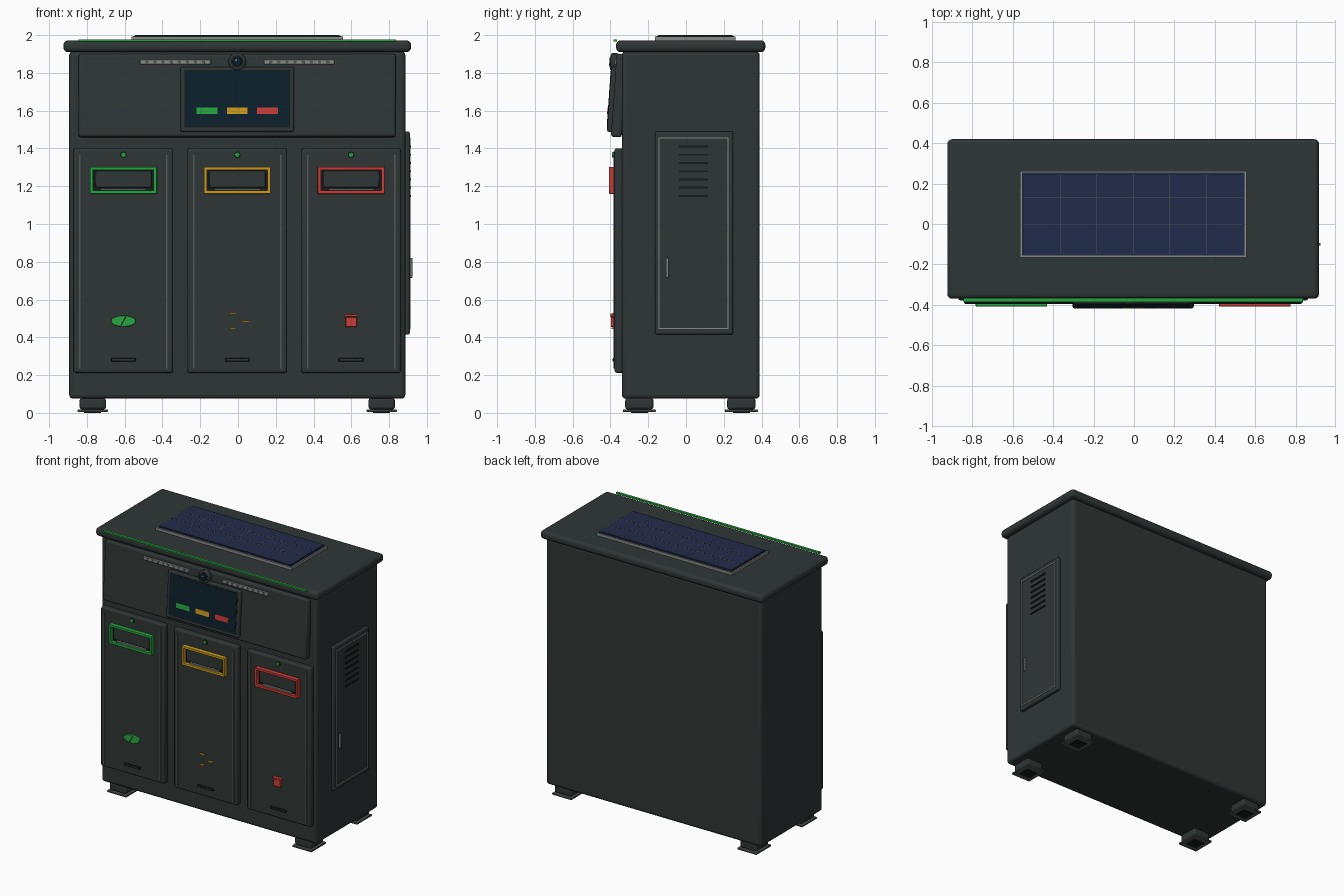
import bpy, bmesh, math
from mathutils import Matrix, Vector

if "Cube" in bpy.data.objects:
    bpy.data.objects.remove(bpy.data.objects["Cube"])

CX = -0.004  # cabinet centre line


def material(name, rgb):
    m = bpy.data.materials.new(name)
    m.diffuse_color = (*rgb, 1)
    m.use_nodes = True
    m.node_tree.nodes["Principled BSDF"].inputs["Base Color"].default_value = m.diffuse_color
    return m


SHELL = material("charcoal shell", (0.028, 0.037, 0.036))
BLACK = material("black", (0.008, 0.011, 0.012))
GREY = material("light grey metal", (0.24, 0.26, 0.24))
TRIM = material("dim grey trim", (0.085, 0.095, 0.09))
GREEN = material("green", (0.02, 0.38, 0.05))
AMBER = material("amber", (0.60, 0.33, 0.013))
RED = material("red", (0.60, 0.045, 0.04))
SCREEN = material("screen glass", (0.004, 0.014, 0.025))
SOLAR = material("solar blue", (0.016, 0.024, 0.07))


def finish(name, bm, mat, bevel=0, segments=3):
    me = bpy.data.meshes.new(name)
    bm.to_mesh(me)
    bm.free()
    me.materials.append(mat)
    ob = bpy.data.objects.new(name, me)
    bpy.context.collection.objects.link(ob)
    if bevel:
        mod = ob.modifiers.new("rounding", 'BEVEL')
        mod.width, mod.segments = bevel, segments
    bpy.ops.object.select_all(action='DESELECT')
    bpy.context.view_layer.objects.active = ob
    ob.select_set(True)
    bpy.ops.object.shade_smooth_by_angle(angle=math.radians(35))
    return ob


def box(name, x, y, z, mat, bevel=0, segments=3):
    """Box from (min, max) ranges."""
    bm = bmesh.new()
    bmesh.ops.create_cube(bm, size=1)
    for v in bm.verts:
        v.co = Vector([(r[0] + r[1]) / 2 + c * (r[1] - r[0])
                       for r, c in zip((x, y, z), v.co)])
    return finish(name, bm, mat, bevel, segments)


def disc(name, x, y, z, rx, rz, mat, sides=24, bevel=0):
    """Cylinder along y, y = (min, max)."""
    bm = bmesh.new()
    bmesh.ops.create_cone(bm, cap_ends=True, segments=sides, radius1=1, radius2=1, depth=1)
    bm.transform(Matrix.Translation((x, sum(y) / 2, z))
                 @ Matrix.Diagonal((rx, y[1] - y[0], rz, 1))
                 @ Matrix.Rotation(math.pi / 2, 4, 'X'))
    return finish(name, bm, mat, bevel, 2)


def frame(name, u, v, d, t, axis, mat, bevel=0):
    """Rectangular frame with bar width t; axis is the facing direction."""
    bm = bmesh.new()
    loops = []
    for depth in d:
        for i in (0, t):
            pts = [(u[0] + i, v[0] + i), (u[1] - i, v[0] + i),
                   (u[1] - i, v[1] - i), (u[0] + i, v[1] - i)]
            order = {'x': lambda a, b: (depth, a, b), 'y': lambda a, b: (a, depth, b),
                     'z': lambda a, b: (a, b, depth)}[axis]
            loops.append([bm.verts.new(order(*p)) for p in pts])
    for a, b in ((0, 1), (1, 3), (3, 2), (2, 0)):
        for k in range(4):
            n = (k + 1) % 4
            bm.faces.new((loops[a][k], loops[a][n], loops[b][n], loops[b][k]))
    bmesh.ops.recalc_face_normals(bm, faces=bm.faces)
    return finish(name, bm, mat, bevel, 2)


def around(c, half):
    return (c - half, c + half)


# Cabinet and lid
box("cabinet", around(CX, 0.89), (-0.34, 0.39), (0.075, 1.915), SHELL, 0.022, 4)
box("lid", around(CX, 0.92), (-0.37, 0.42), (1.91, 1.972), SHELL, 0.024, 4)
box("lid_light_strip", around(CX, 0.84), (-0.385, -0.366), (1.966, 1.977), GREEN)

# Feet
for sx in (-1, 1):
    for fy in (-0.247, 0.293):
        fx = CX + sx * 0.765
        box("foot", around(fx, 0.07), around(fy, 0.075), (0.018, 0.08), SHELL, 0.015)
        box("foot_plate", around(fx, 0.08), around(fy, 0.087), (0.004, 0.018), TRIM, 0.003, 1)
        box("foot_pad", around(fx, 0.045), around(fy, 0.045), (0.0, 0.006), BLACK)

# Solar panel on the lid
box("solar_glass", around(CX, 0.55), (-0.155, 0.255), (1.97, 1.996), SOLAR)
frame("solar_frame", around(CX, 0.56), (-0.165, 0.263), (1.968, 1.992), 0.016, 'z', GREY)
box("solar_rim", around(CX, 0.542), (-0.147, 0.245), (1.99, 1.998), BLACK)
cols, rows = 6, (-0.147, -0.001, 0.130, 0.245)
for i in range(cols):
    w = 1.084 / cols
    x0 = CX - 0.542 + i * w
    for j in range(3):
        box("solar_cell", (x0 + 0.002, x0 + w - 0.002),
            (rows[j] + 0.002, rows[j + 1] - 0.002), (1.994, 2.0), SOLAR)
for i in range(1, cols):
    box("solar_line", around(CX - 0.542 + i * w, 0.0018), (-0.147, 0.245), (1.994, 1.9995), TRIM)
for y in rows[1:3]:
    box("solar_line", around(CX, 0.542), around(y, 0.0018), (1.994, 1.9995), TRIM)

# Tilted header with display, camera and speakers
header = [
    box("header_panel", around(CX, 0.84), (-0.382, -0.325), (1.46, 1.90), SHELL, 0.014),
    box("display_housing", around(CX, 0.30), (-0.405, -0.37), (1.485, 1.83), SHELL, 0.01),
    box("display_bezel", around(CX, 0.278), (-0.4065, -0.40), (1.508, 1.812), BLACK),
    box("display_screen", around(CX, 0.272), (-0.408, -0.40), (1.514, 1.806), SCREEN),
    disc("camera_body", CX, (-0.412, -0.37), 1.857, 0.046, 0.046, SHELL, 32, 0.008),
    disc("camera_ring", CX, (-0.415, -0.40), 1.857, 0.033, 0.033, BLACK, 32),
    disc("camera_lens", CX, (-0.418, -0.40), 1.857, 0.022, 0.022, SCREEN, 24, 0.002),
    disc("camera_glint", CX - 0.006, (-0.419, -0.41), 1.864, 0.005, 0.005, GREY, 12),
]
for k, mat in enumerate((GREEN, AMBER, RED)):
    header.append(box("display_status_bar", around(CX + (k - 1) * 0.16, 0.055),
                      (-0.411, -0.404), (1.578, 1.614), mat))
for s in (-1, 1):
    sx = CX + s * 0.328
    header.append(box("speaker_bar", around(sx, 0.188), (-0.392, -0.375),
                      (1.842, 1.870), GREY, 0.004, 1))
    for k in range(8):
        header.append(disc("speaker_hole", sx + (k - 3.5) * 0.043, (-0.394, -0.385),
                           1.856, 0.009, 0.009, TRIM, 12))
pivot = Vector((0, -0.36, 1.68))
tilt = (Matrix.Translation(pivot) @ Matrix.Rotation(-0.07, 4, 'X')
        @ Matrix.Translation(-pivot))
for ob in header:
    ob.data.transform(tilt)

# Three waste doors
for k, mat in enumerate((GREEN, AMBER, RED)):
    x = CX + (k - 1) * 0.603
    box("door", around(x, 0.264), (-0.378, -0.33), (0.212, 1.40), SHELL, 0.012)
    for s in (-1, 1):
        box("door_trim", around(x + s * 0.231, 0.004), (-0.383, -0.375), (0.235, 1.365), TRIM)
    frame("slot_frame", around(x, 0.177), (1.16, 1.303), (-0.408, -0.372), 0.017, 'y', mat, 0.003)
    box("slot_recess", around(x, 0.162), (-0.382, -0.37), (1.176, 1.288), BLACK)
    box("slot_flap", around(x, 0.15), (-0.392, -0.37), (1.192, 1.284), SHELL, 0.004, 1)
    box("slot_lip", around(x, 0.12), (-0.397, -0.38), (1.180, 1.189), GREY)
    disc("door_lamp_ring", x, (-0.383, -0.37), 1.366, 0.018, 0.018, BLACK, 20)
    disc("door_lamp", x, (-0.393, -0.37), 1.366, 0.014, 0.014, GREEN, 20, 0.004)
    box("door_grip", around(x, 0.066), (-0.388, -0.37), (0.272, 0.290), BLACK, 0.004, 2)
    box("door_grip_face", around(x, 0.058), (-0.390, -0.38), (0.277, 0.285), SHELL)

# Door symbols
sx = CX - 0.603
disc("leaf_symbol", sx, (-0.394, -0.37), 0.486, 0.066, 0.030, GREEN, 28, 0.003)
vein = box("leaf_vein", around(0, 0.003), (-0.396, -0.39), around(0, 0.028), BLACK)
vein.data.transform(Matrix.Translation((sx, 0, 0.486)) @ Matrix.Rotation(0.5, 4, 'Y'))
for dx, z, half in ((-0.022, 0.525, 0.018), (0.045, 0.486, 0.02), (-0.022, 0.447, 0.015)):
    box("recycling_symbol_bar", around(CX + dx, half), (-0.394, -0.37), around(z, 0.004), AMBER)
sx = CX + 0.603
box("bin_symbol", around(sx, 0.030), (-0.398, -0.37), (0.455, 0.508), RED, 0.002, 1)
box("bin_symbol_lid", around(sx, 0.034), (-0.402, -0.37), (0.511, 0.521), RED)

# Service door on the right side
R = CX + 0.89
box("service_door", (R - 0.02, R + 0.024), (-0.165, 0.25), (0.415, 1.49), SHELL, 0.01)
frame("service_door_trim", (-0.146, 0.226), (0.444, 1.458), (R + 0.018, R + 0.028), 0.006, 'x', GREY)
box("service_handle", (R + 0.02, R + 0.038), around(-0.1, 0.007), (0.715, 0.82), GREY, 0.004, 2)
for k in range(7):
    box("service_louver", (R + 0.018, R + 0.031), around(0.04, 0.076),
        around(1.41 - k * 0.0435, 0.005), BLACK)
